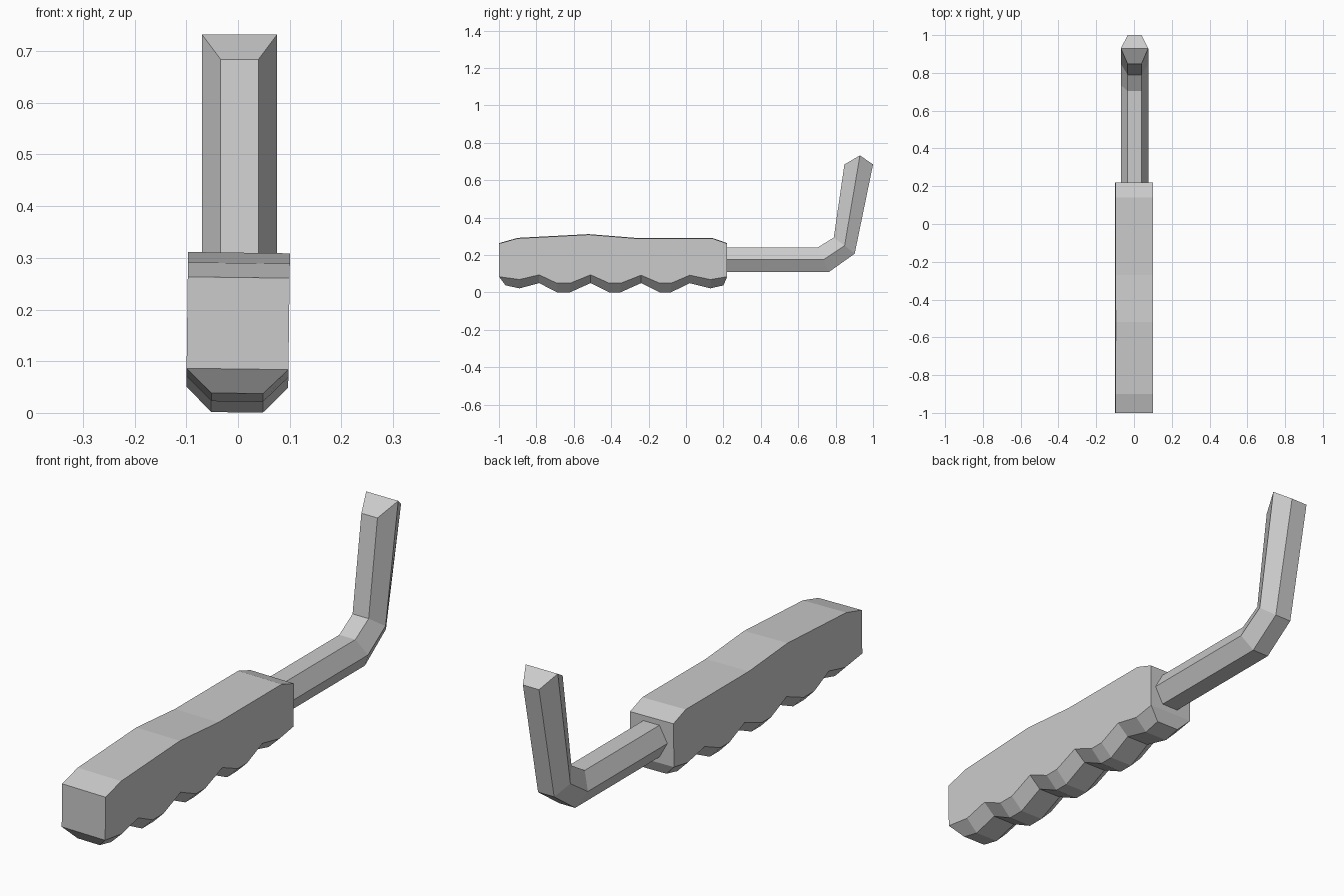
import bpy, bmesh

if "Cube" in bpy.data.objects:
    bpy.data.objects.remove(bpy.data.objects["Cube"])


def finish(bm, name):
    bmesh.ops.recalc_face_normals(bm, faces=bm.faces)
    mesh = bpy.data.meshes.new(name)
    bm.to_mesh(mesh)
    bm.free()
    obj = bpy.data.objects.new(name, mesh)
    bpy.context.collection.objects.link(obj)
    return obj


def edge_pair(bm, profile, half_width, tilt=0.0, shift=0.0):
    """Left and right copies of a y-z line, with an optional slight roll."""
    return [[bm.verts.new((s * half_width + shift + (z - 0.16) * tilt, y,
                           z - s * half_width * tilt))
             for y, z in profile] for s in (-1, 1)]


def strip(bm, a, b):
    for i in range(len(a) - 1):
        bm.faces.new((a[i], a[i + 1], b[i + 1], b[i]))


# Handle: flat sides, gently humped top, chamfered finger grooves below
top = [(-1, .262), (-.90, .29), (-.52, .31), (-.27, .29), (.14, .29), (.22, .262)]
groove_y = [-1, -.89, -.785, -.69, -.62, -.51, -.41, -.35, -.24, -.14, -.08, .02, .13, .22]
rim_z = [.085, .07, .095, .05, .05, .095, .05, .05, .093, .05, .05, .093, .07, .085]
base_z = [.038, .022, .05, .001, .001, .05, .001, .001, .05, .001, .001, .05, .022, .038]
rim = list(zip(groove_y, rim_z))
base = list(zip([-.965] + groove_y[1:-1] + [.20], base_z))

bm = bmesh.new()
tilt = 0.013
tl, tr = edge_pair(bm, top, 0.0985, tilt)
rl, rr = edge_pair(bm, rim, 0.0985, tilt)
bl, br = edge_pair(bm, base, 0.05, tilt)
strip(bm, tl, tr)
strip(bm, rl, bl)
strip(bm, rr, br)
strip(bm, bl, br)
for t, r in ((tl, rl), (tr, rr)):
    bm.faces.new(t + r[::-1])
for e in (0, -1):
    bm.faces.new((tl[e], tr[e], rr[e], rl[e]))
    bm.faces.new((rl[e], rr[e], br[e], bl[e]))
finish(bm, "handle")

# Bent hexagonal rod with a ridged tip
inner = [(.20, .24), (.704, .24), (.79, .293), (.847, .684)]
middle = [(.20, .175), (.735, .175), (.848, .25), (.93, .732)]
outer = [(.20, .11), (.766, .11), (.902, .207), (1.0, .684)]

bm = bmesh.new()
il, ir = edge_pair(bm, inner, 0.0365, shift=0.003)
ml, mr = edge_pair(bm, middle, 0.0725, shift=0.003)
ol, orr = edge_pair(bm, outer, 0.0365, shift=0.003)
loop = [il, ir, mr, orr, ol, ml]
for a, b in zip(loop, loop[1:] + loop[:1]):
    strip(bm, a, b)
for e in (0, -1):
    bm.faces.new((il[e], ir[e], mr[e], ml[e]))
    bm.faces.new((ml[e], mr[e], orr[e], ol[e]))
rod = finish(bm, "bent_rod")
